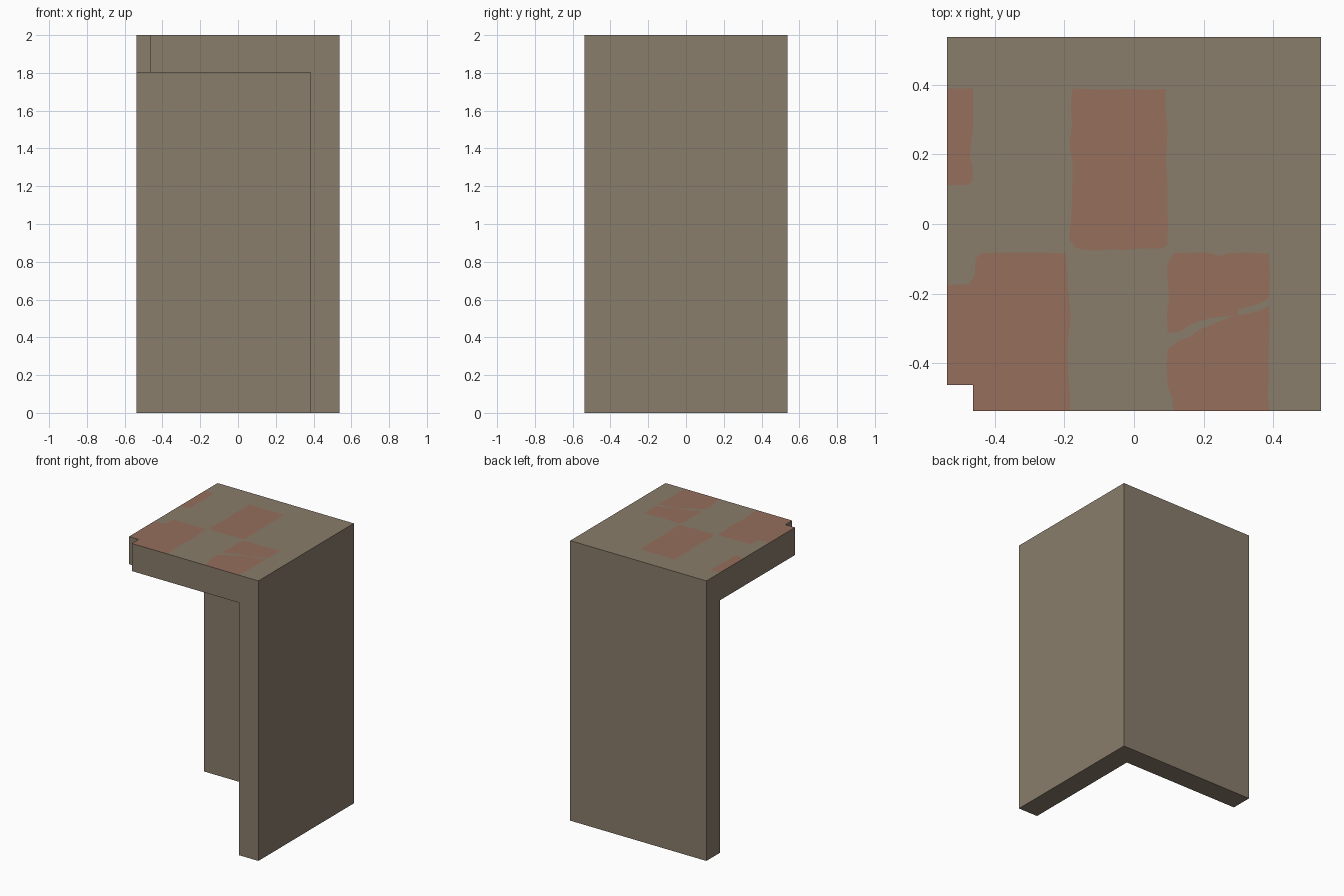
import bpy, bmesh, random
from mathutils import Vector
from mathutils.geometry import delaunay_2d_cdt

if "Cube" in bpy.data.objects:
    bpy.data.objects.remove(bpy.data.objects["Cube"])

random.seed(4)
H = 0.538              # half width
T = 0.383              # inner face of the two walls
N = -0.462             # corner notch
TOP, SLAB = 2.0, 1.803  # top and underside of the slab


def material(name, rgb):
    m = bpy.data.materials.new(name)
    m.diffuse_color = (*rgb, 1)
    m.use_nodes = True
    m.node_tree.nodes["Principled BSDF"].inputs["Base Color"].default_value = m.diffuse_color
    return m


def rough(points):
    """Roughen every edge that does not lie on the outline; returns counter-clockwise points."""
    out = []
    for a, b in zip(points, points[1:] + points[:1]):
        a, b = Vector(a), Vector(b)
        out.append(a)
        d = b - a
        on_rim = (a.x == b.x and a.x <= N) or (a.y == b.y and a.y <= N)
        count = int(d.length / 0.05)
        if on_rim or count < 2:
            continue
        side = Vector((-d.y, d.x)).normalized()
        for i in range(1, count):
            out.append(a + d * (i / count) + side * random.uniform(-0.004, 0.004))
    return out[::-1]


# Outline of the slab and the exposed brick patches on it (clockwise)
outline = [Vector(p) for p in [(N, -H), (H, -H), (H, H), (-H, H), (-H, N), (N, N)]]
patches = [
    # left edge
    [(-H, .39), (-.463, .39), (-.463, .28), (-.472, .19), (-.464, .165),
     (-.464, .125), (-.475, .112), (-H, .112)],
    # centre
    [(-.178, .39), (.09, .388), (.097, .27), (.092, .17), (.096, -.06),
     (.08, -.071), (-.12, -.077), (-.165, -.07), (-.186, -.045), (-.177, .18),
     (-.185, .235), (-.178, .28)],
    # front left corner
    [(-H, -.175), (-.475, -.173), (-.458, -.15), (-.455, -.1), (-.44, -.084),
     (-.195, -.085), (-.19, -.18), (-.182, -.27), (-.19, -.33), (-.184, -H),
     (N, -H), (N, N), (-H, N)],
    # front right, above the crack
    [(.115, -.083), (.21, -.082), (.245, -.092), (.28, -.083), (.388, -.085),
     (.388, -.213), (.35, -.232), (.30, -.245), (.30, -.262), (.22, -.27),
     (.17, -.285), (.13, -.31), (.097, -.312), (.097, -.11)],
    # front right, below the crack
    [(.388, -.235), (.388, -H), (.112, -H), (.111, -.5), (.097, -.47),
     (.097, -.36), (.13, -.335), (.16, -.325), (.185, -.305), (.275, -.268),
     (.36, -.25)],
]

# Cut the patches into the flat top
coords, loops = list(outline), [list(range(len(outline)))]
for patch in patches:
    pts = rough(patch)
    loops.append(list(range(len(coords), len(coords) + len(pts))))
    coords += pts
verts, _, tris, _, _, origin = delaunay_2d_cdt(coords, [], loops, 1, 1e-5)

bm = bmesh.new()
top = [bm.verts.new((v.x, v.y, TOP)) for v in verts]
for tri, src in zip(tris, origin):
    face = bm.faces.new([top[i] for i in tri])
    face.material_index = 1 if any(s > 0 for s in src) else 0


def add(*points):
    bm.faces.new([bm.verts.new(p) for p in points])


# Outer faces of the two full-height walls
add((H, -H, 0), (H, H, 0), (H, H, TOP), (H, -H, TOP))
add((H, H, 0), (-H, H, 0), (-H, H, TOP), (H, H, TOP))
# Wall ends running up into the slab edges
add((T, -H, 0), (H, -H, 0), (H, -H, TOP), (N, -H, TOP), (N, -H, SLAB), (T, -H, SLAB))
add((-H, H, 0), (-H, T, 0), (-H, T, SLAB), (-H, N, SLAB), (-H, N, TOP), (-H, H, TOP))
# Notch in the front left corner
add((N, N, SLAB), (N, -H, SLAB), (N, -H, TOP), (N, N, TOP))
add((-H, N, SLAB), (N, N, SLAB), (N, N, TOP), (-H, N, TOP))
# Inner wall faces
add((T, T, 0), (T, -H, 0), (T, -H, SLAB), (T, T, SLAB))
add((-H, T, 0), (T, T, 0), (T, T, SLAB), (-H, T, SLAB))
# Underside of the slab and feet of the walls
add((-H, T, SLAB), (T, T, SLAB), (T, -H, SLAB), (N, -H, SLAB), (N, N, SLAB), (-H, N, SLAB))
add((-H, T, 0), (-H, H, 0), (H, H, 0), (H, -H, 0), (T, -H, 0), (T, T, 0))

bmesh.ops.remove_doubles(bm, verts=bm.verts[:], dist=1e-5)
mesh = bpy.data.meshes.new("corner_block")
bm.to_mesh(mesh)
bm.free()
mesh.materials.append(material("weathered plaster", (0.25, 0.205, 0.147)))
mesh.materials.append(material("exposed brick", (0.30, 0.157, 0.107)))
bpy.context.collection.objects.link(bpy.data.objects.new("corner_block", mesh))
